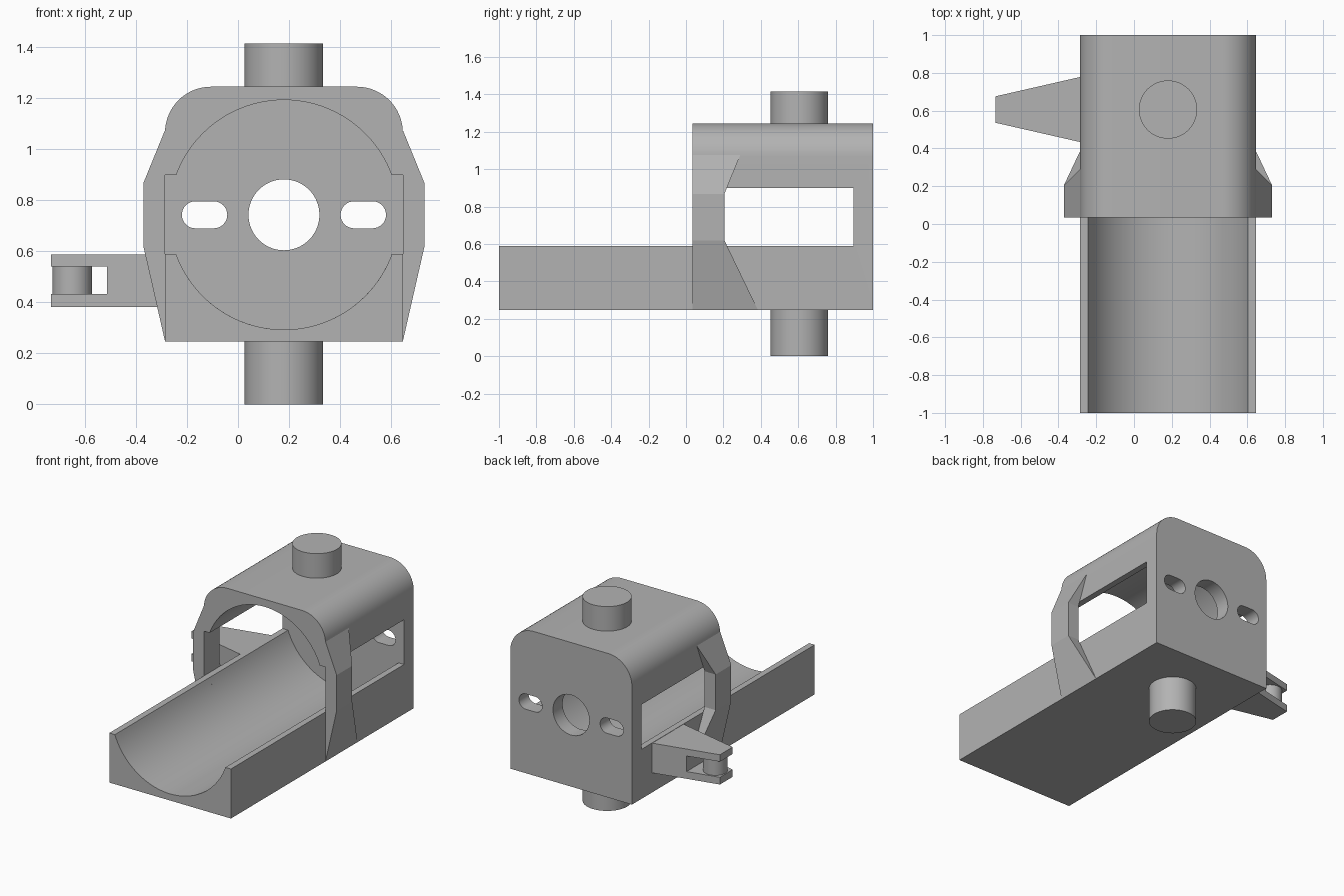
import bpy, bmesh, math
from math import cos, sin, pi

if "Cube" in bpy.data.objects:
    bpy.data.objects.remove(bpy.data.objects["Cube"])

GREY = (0.45, 0.45, 0.45, 1)
mat = bpy.data.materials.new("plain grey")
mat.use_nodes = True
mat.diffuse_color = GREY
mat.node_tree.nodes["Principled BSDF"].inputs["Base Color"].default_value = GREY

# Main dimensions
CX, HALF = 0.18, 0.466            # body centre and half width
BOTTOM, TOP = 0.247, 1.245
FRONT, WALL, BACK = 0.035, 0.895, 1.0
SILL, LINTEL = 0.59, 0.90         # window heights
AXIS, BORE = 0.743, 0.45          # bore height and radius
PIN_Y = 0.606


def prism(name, points, axis, lo, hi):
    """Extrude a closed 2D outline along an axis: (x, z) along y or (x, y) along z."""
    def place(p, d):
        return (p[0], d, p[1]) if axis == "y" else (p[0], p[1], d)
    bm = bmesh.new()
    a = [bm.verts.new(place(p, lo)) for p in points]
    b = [bm.verts.new(place(p, hi)) for p in points]
    bm.faces.new(a)
    bm.faces.new(b)
    for i in range(len(a)):
        j = (i + 1) % len(a)
        bm.faces.new((a[i], a[j], b[j], b[i]))
    bmesh.ops.recalc_face_normals(bm, faces=bm.faces)
    mesh = bpy.data.meshes.new(name)
    bm.to_mesh(mesh)
    bm.free()
    mesh.materials.append(mat)
    obj = bpy.data.objects.new(name, mesh)
    bpy.context.collection.objects.link(obj)
    return obj


def arc(x, y, r, start, end, n):
    return [(x + r * cos(start + (end - start) * i / n),
             y + r * sin(start + (end - start) * i / n)) for i in range(n + 1)]


def circle(x, y, r, n=64):
    return arc(x, y, r, 0, 2 * pi, n)[:-1]


def rect(x0, x1, y0, y1):
    return [(x0, y0), (x1, y0), (x1, y1), (x0, y1)]


def cut(obj, cutters):
    """Subtract the cutters from the object and discard them."""
    for c in cutters:
        m = obj.modifiers.new("cut", "BOOLEAN")
        m.operation, m.solver, m.object = "DIFFERENCE", "EXACT", c
    bpy.context.view_layer.update()
    result = obj.evaluated_get(bpy.context.evaluated_depsgraph_get())
    mesh = bpy.data.meshes.new_from_object(result)
    obj.modifiers.clear()
    obj.data = mesh
    for c in cutters:
        bpy.data.objects.remove(c)


def smooth(obj):
    bpy.ops.object.select_all(action="DESELECT")
    obj.select_set(True)
    bpy.context.view_layer.objects.active = obj
    bpy.ops.object.shade_smooth_by_angle(angle=math.radians(30))


# Housing: rounded block with bore, side windows and back wall openings
R = 0.18
outline = [(CX - HALF, BOTTOM), (CX + HALF, BOTTOM)]
outline += arc(CX + HALF - R, TOP - R, R, 0, pi / 2, 16)
outline += arc(CX - HALF + R, TOP - R, R, pi / 2, pi, 16)
housing = prism("housing", outline, "y", FRONT, BACK)
cutters = [
    prism("bore_cutter", circle(CX, AXIS, BORE, 96), "y", -0.2, WALL),
    prism("window_cutter", rect(-1, 1.3, SILL, LINTEL), "y", -0.2, WALL),
    prism("hole_cutter", circle(CX, AXIS, 0.139), "y", 0.8, 1.1),
]
for side in (-1, 1):
    mid, r, flat = CX + side * 0.311, 0.053, 0.036
    slot = arc(mid + flat, AXIS, r, -pi / 2, pi / 2, 16)
    slot += arc(mid - flat, AXIS, r, pi / 2, 3 * pi / 2, 16)
    cutters.append(prism("slot_cutter", slot, "y", 0.8, 1.1))
cut(housing, cutters)
smooth(housing)

# Cradle: open trough running forward from the housing
a = math.asin((AXIS - SILL) / BORE)
trough = [(CX - HALF, SILL), (CX - HALF, BOTTOM), (CX + HALF, BOTTOM), (CX + HALF, SILL)]
trough += arc(CX, AXIS, BORE, -a, a - pi, 48)
smooth(prism("cradle", trough, "y", -1, FRONT))

# Side cheeks: tapered braces bridging the windows at the front
levels = [(BOTTOM, 0, 0.385), (0.62, 0.085, 0.205), (0.867, 0.085, 0.205), (1.075, 0, 0.29)]
for side, label in ((-1, "right"), (1, "left")):
    inner = CX + side * HALF
    points = [(inner + side * out, z) for z, out, y in levels]
    points += [(inner, z) for z, out, y in levels[2:0:-1]]
    cheek = prism(label + "_cheek", points, "y", FRONT, BACK)
    depth = {round(z, 3): y for z, out, y in levels}
    for v in cheek.data.vertices:
        if v.co.y > FRONT + 0.1:
            v.co.y = depth[round(v.co.z, 3)]
    # split the bent back face along its fold lines
    bm = bmesh.new()
    bm.from_mesh(cheek.data)
    for z, out, y in levels[1:3]:
        bmesh.ops.connect_verts(bm, verts=[v for v in bm.verts
                                if abs(v.co.z - z) < 0.001 and v.co.y > FRONT + 0.1])
    bmesh.ops.recalc_face_normals(bm, faces=bm.faces)
    bm.to_mesh(cheek.data)
    bm.free()

# Vertical trunnions above and below
for label, lo, hi in (("lower", 0, BOTTOM), ("upper", TOP, 1.415)):
    smooth(prism(label + "_trunnion", circle(CX, PIN_Y, 0.154), "z", lo, hi))

# Tapered side arm with a forked end and pin
root, tip = CX - HALF, -0.733
arm = prism("side_arm", [(root, PIN_Y - 0.172), (root, PIN_Y + 0.172),
                         (tip, PIN_Y + 0.07), (tip, PIN_Y - 0.07)], "z", 0.382, 0.588)
cut(arm, [prism("fork_cutter", rect(-1, -0.513, 0.2, 1), "z", 0.432, 0.54)])
smooth(prism("fork_pin", circle(-0.65, PIN_Y, 0.077, 48), "z", 0.432, 0.54))
